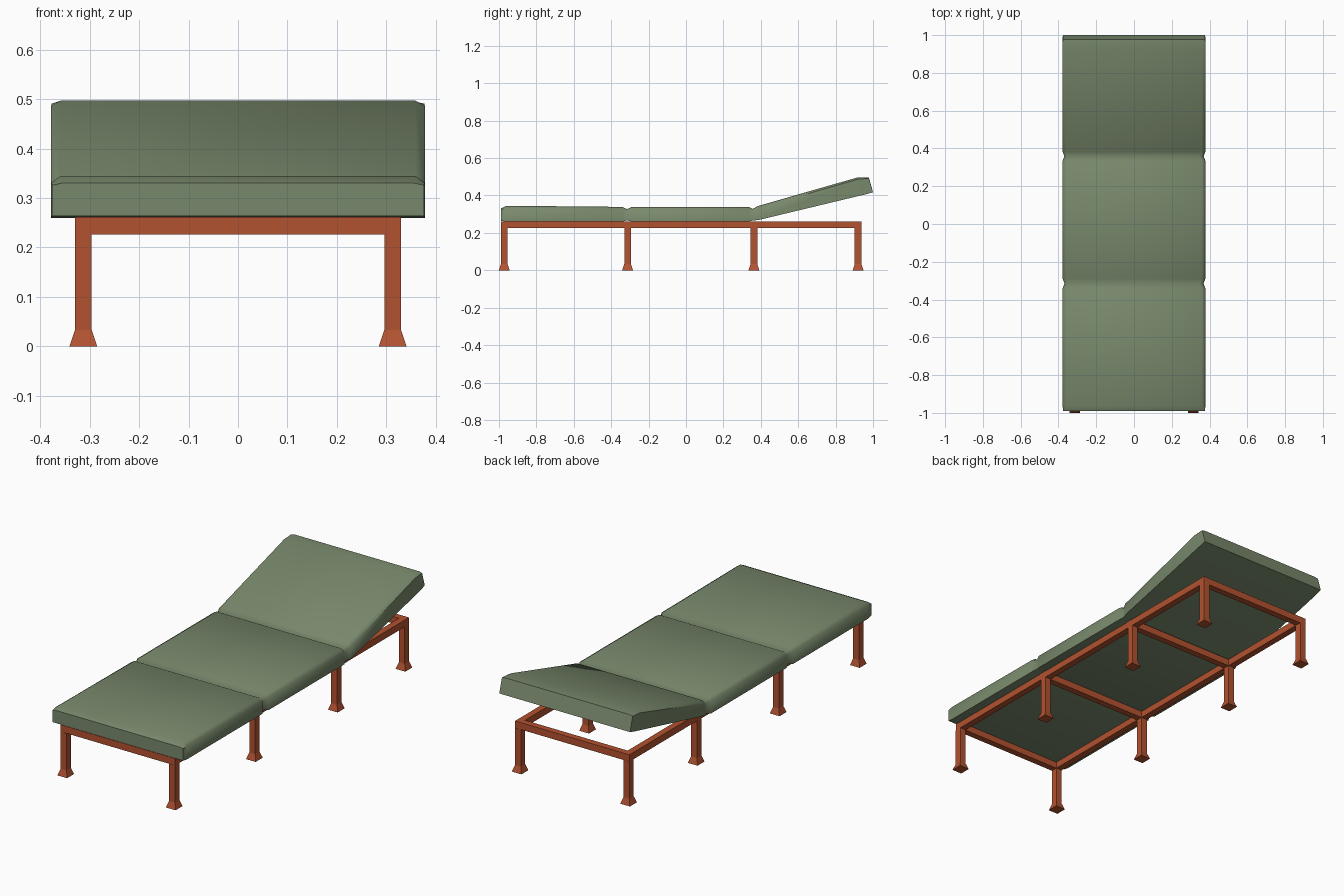
import bpy, bmesh, math

if "Cube" in bpy.data.objects:
    bpy.data.objects.remove(bpy.data.objects["Cube"])

def material(name, rgb):
    m = bpy.data.materials.new(name)
    m.diffuse_color = (*rgb, 1)
    m.use_nodes = True
    m.node_tree.nodes["Principled BSDF"].inputs["Base Color"].default_value = m.diffuse_color
    return m

GREEN = material("sage green fabric", (0.19, 0.25, 0.15))
RUST = material("rust orange paint", (0.45, 0.085, 0.03))

def loft(name, rings, mat):
    """Skin a list of equal-length closed rings and cap both ends."""
    bm = bmesh.new()
    vs = [[bm.verts.new(p) for p in r] for r in rings]
    n = len(vs[0])
    for a, b in zip(vs, vs[1:]):
        for i in range(n):
            j = (i + 1) % n
            bm.faces.new((a[i], a[j], b[j], b[i]))
    bm.faces.new(vs[0])
    bm.faces.new(vs[-1])
    bmesh.ops.recalc_face_normals(bm, faces=bm.faces)
    me = bpy.data.meshes.new(name)
    bm.to_mesh(me)
    bm.free()
    me.materials.append(mat)
    ob = bpy.data.objects.new(name, me)
    bpy.context.collection.objects.link(ob)
    return ob

def square(x, y, z, hx, hy):
    return [(x - hx, y - hy, z), (x + hx, y - hy, z), (x + hx, y + hy, z), (x - hx, y + hy, z)]

def box(name, x0, x1, y0, y1, z0, z1, mat):
    x, y, hx, hy = (x0 + x1) / 2, (y0 + y1) / 2, (x1 - x0) / 2, (y1 - y0) / 2
    return loft(name, [square(x, y, z0, hx, hy), square(x, y, z1, hx, hy)], mat)

# Frame: side rails, cross bars and legs with flared feet
H = 0.017
LEG_X = 0.313
LEG_Y = (-0.972, -0.312, 0.363, 0.92)
Z0, Z1 = 0.226, 0.262
for side, x in (("left", -LEG_X), ("right", LEG_X)):
    box(side + "_rail", x - H, x + H, LEG_Y[0] - H, LEG_Y[-1] + H, Z0, Z1, RUST)
    for i, y in enumerate(LEG_Y):
        loft(f"{side}_leg_{i + 1}", [square(x, y, 0, 0.028, 0.029), square(x, y, 0.033, H, H + 0.001),
                                     square(x, y, Z0, H, H + 0.001)], RUST)
for i, y in enumerate(LEG_Y):
    box(f"cross_bar_{i + 1}", -LEG_X + H, LEG_X - H, y - H, y + H, Z0, Z1, RUST)

# Mattress: one skin with two folds and a raised back
# each station: bottom y, bottom z, top y, top z, half width, shoulder drop
stations = [
    (-0.990, 0.264, -0.990, 0.330, 0.376, 0.004),
    (-0.960, 0.260, -0.960, 0.345, 0.378, 0.014),
    (-0.340, 0.260, -0.340, 0.339, 0.378, 0.012),
    (-0.315, 0.267, -0.315, 0.327, 0.368, 0.010),
    (-0.290, 0.260, -0.290, 0.339, 0.378, 0.012),
    (0.335, 0.260, 0.335, 0.339, 0.378, 0.012),
    (0.360, 0.267, 0.357, 0.328, 0.368, 0.010),
    (0.385, 0.268, 0.382, 0.343, 0.378, 0.012),
    (0.960, 0.406, 0.920, 0.497, 0.378, 0.010),
    (1.000, 0.417, 0.978, 0.495, 0.377, 0.004),
]

def section(yb, zb, yt, zt, w, d):
    t = w - 0.019
    return [(-w, yb, zb), (w, yb, zb), (w, yt, zt - d), (t, yt, zt), (-t, yt, zt), (-w, yt, zt - d)]

mattress = loft("mattress", [section(*s) for s in stations], GREEN)
bpy.context.view_layer.objects.active = mattress
mattress.select_set(True)
bpy.ops.object.shade_smooth_by_angle(angle=math.radians(60))
